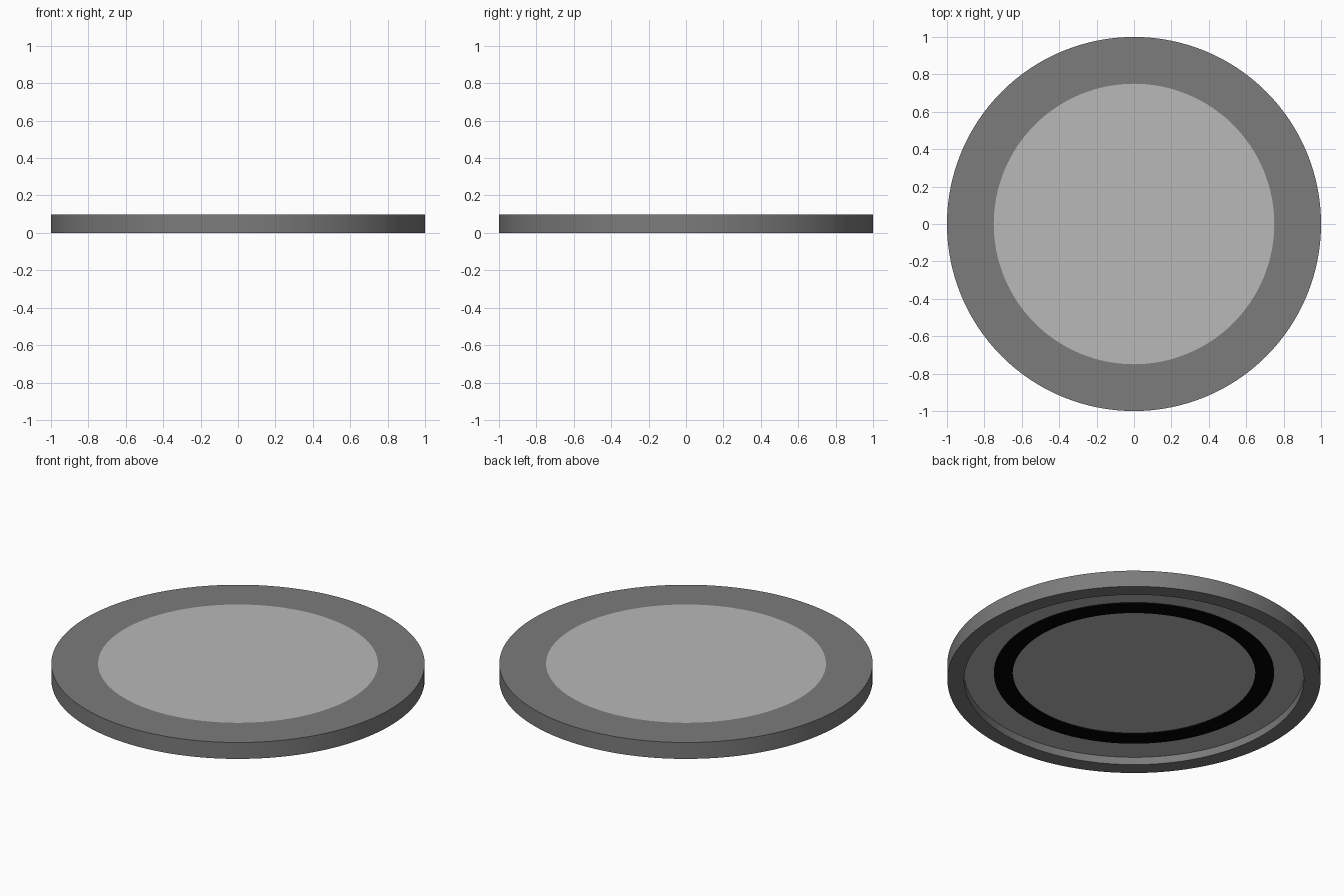
import bpy, bmesh, math

if "Cube" in bpy.data.objects:
    bpy.data.objects.remove(bpy.data.objects["Cube"])

SEG = 128


def material(name, v):
    m = bpy.data.materials.new(name)
    m.diffuse_color = (v, v, v, 1)
    m.use_nodes = True
    m.node_tree.nodes["Principled BSDF"].inputs["Base Color"].default_value = m.diffuse_color
    return m


def lathe(name, profile, mat):
    """Spin a closed (radius, z) profile around the z axis."""
    bm = bmesh.new()
    rings = []
    for r, z in profile:
        if r == 0:
            rings.append([bm.verts.new((0, 0, z))] * SEG)
        else:
            rings.append([bm.verts.new((r * math.cos(2 * math.pi * i / SEG),
                                        r * math.sin(2 * math.pi * i / SEG), z))
                          for i in range(SEG)])
    for k in range(len(rings)):
        a, b = rings[k], rings[(k + 1) % len(rings)]
        for i in range(SEG):
            j = (i + 1) % SEG
            corners = list(dict.fromkeys((a[i], a[j], b[j], b[i])))
            if len(corners) > 2:
                bm.faces.new(corners)
    bmesh.ops.recalc_face_normals(bm, faces=bm.faces)
    mesh = bpy.data.meshes.new(name)
    bm.to_mesh(mesh)
    bm.free()
    mesh.materials.append(mat)
    ob = bpy.data.objects.new(name, mesh)
    bpy.context.collection.objects.link(ob)
    bpy.ops.object.select_all(action='DESELECT')
    ob.select_set(True)
    bpy.context.view_layer.objects.active = ob
    bpy.ops.object.shade_smooth_by_angle(angle=math.radians(30))
    return ob


dark = material("dark_grey", 0.20)
light = material("light_grey", 0.48)
black = material("black_rubber", 0.001)

TOP, STEP, FLOOR = 0.097, 0.07, 0.045

# Outer screw band with overhanging top flange
lathe("lid_band", [(0.75, TOP), (1, TOP), (1, 0), (0.91, 0),
                   (0.91, STEP), (0.75, STEP)], dark)

# Flat insert held under the flange, flush with the top
lathe("lid_insert", [(0, TOP), (0.75, TOP), (0.75, STEP), (0.91, STEP),
                     (0.91, FLOOR), (0, FLOOR)], light)

# Sealing ring on the underside
lathe("seal_ring", [(0.65, FLOOR), (0.75, FLOOR),
                    (0.75, FLOOR - 0.008), (0.65, FLOOR - 0.008)], black)
